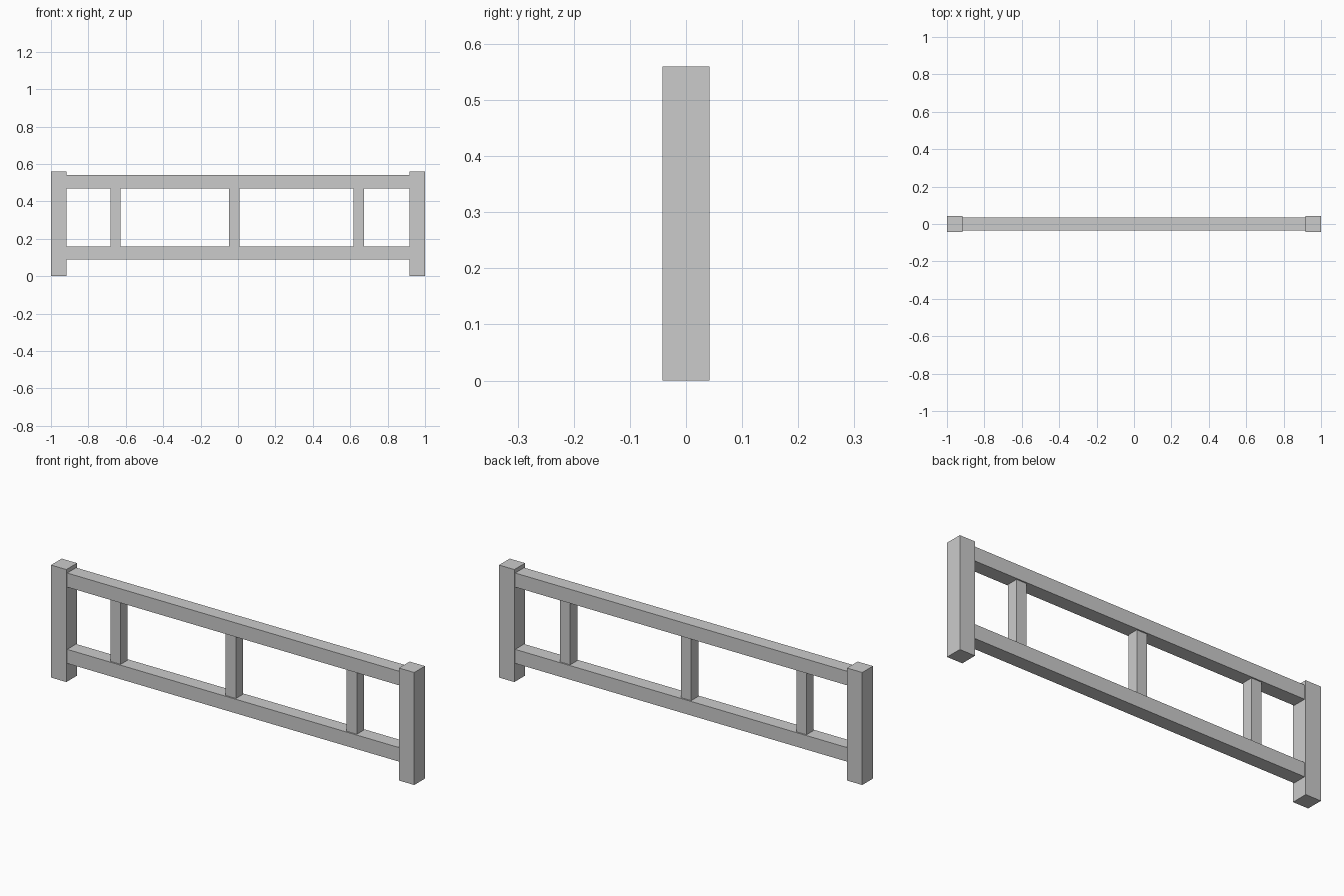
import bpy
import bmesh
from mathutils import Vector

if "Cube" in bpy.data.objects:
    bpy.data.objects.remove(bpy.data.objects["Cube"])


def box(name, x0, x1, depth, z0, z1):
    """Box spanning x0..x1 and z0..z1, centred on y = 0."""
    bm = bmesh.new()
    bmesh.ops.create_cube(bm, size=1)
    bmesh.ops.scale(bm, vec=Vector((x1 - x0, depth, z1 - z0)), verts=bm.verts)
    mesh = bpy.data.meshes.new(name)
    bm.to_mesh(mesh)
    bm.free()
    obj = bpy.data.objects.new(name, mesh)
    obj.location = ((x0 + x1) / 2, 0, (z0 + z1) / 2)
    bpy.context.collection.objects.link(obj)
    return obj


POST, RAIL, BAL = 0.084, 0.07, 0.056
HEIGHT = 0.56
LOW, HIGH = 0.09, 0.47   # undersides of the two rails

# End posts
box("post_left", -1, -1 + POST, POST, 0, HEIGHT)
box("post_right", 1 - POST, 1, POST, 0, HEIGHT)

# Horizontal rails between the posts
for name, z in (("rail_lower", LOW), ("rail_upper", HIGH)):
    box(name, -1 + POST, 1 - POST, RAIL, z, z + RAIL)

# Slightly uneven balusters between the rails
for i, x in enumerate((-0.655, -0.02, 0.646)):
    box(f"baluster_{i + 1}", x - BAL / 2, x + BAL / 2, BAL, LOW + RAIL, HIGH)
